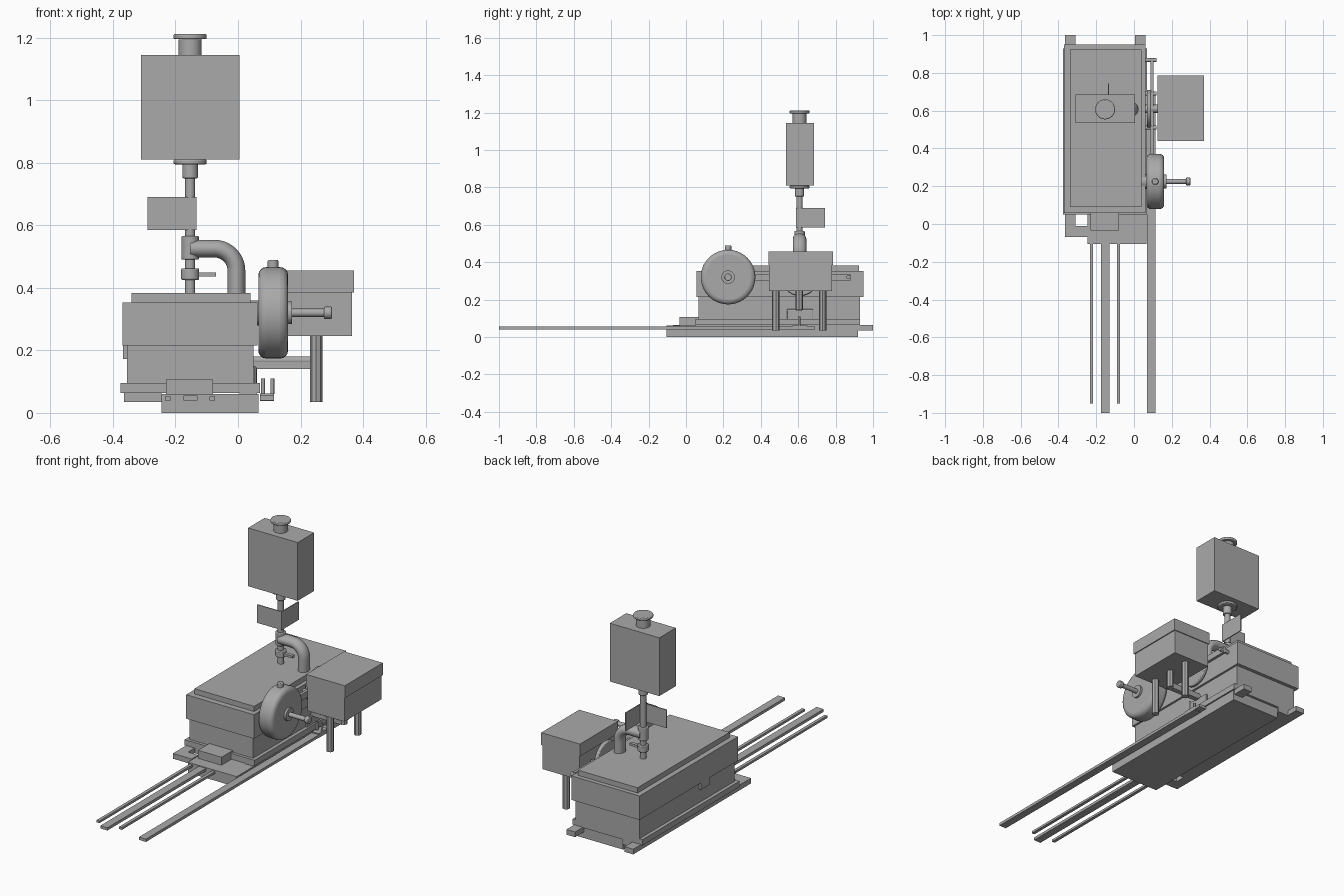
import bpy, math
from mathutils import Vector

if "Cube" in bpy.data.objects:
    bpy.data.objects.remove(bpy.data.objects["Cube"])

grey = bpy.data.materials.new("plain_grey")
grey.use_nodes = True
COL = (0.4, 0.4, 0.4, 1)
grey.diffuse_color = COL
grey.node_tree.nodes["Principled BSDF"].inputs["Base Color"].default_value = COL


def finish(ob, name, smooth=False):
    ob.name = name
    ob.data.materials.append(grey)
    if smooth:
        bpy.ops.object.shade_smooth_by_angle(angle=math.radians(40))
    return ob


def box(name, x, y, z):
    """Box from its (min, max) range on each axis."""
    mid = [(r[0] + r[1]) / 2 for r in (x, y, z)]
    bpy.ops.mesh.primitive_cube_add(size=1, location=mid)
    ob = bpy.context.object
    ob.scale = [r[1] - r[0] for r in (x, y, z)]
    bpy.ops.object.transform_apply(location=False, rotation=False)
    return finish(ob, name)


def rod(name, a, b, r, sides=24):
    """Cylinder between two points."""
    a, b = Vector(a), Vector(b)
    bpy.ops.mesh.primitive_cylinder_add(vertices=sides, radius=r, depth=(b - a).length,
                                        location=(a + b) / 2)
    ob = bpy.context.object
    ob.rotation_euler = (b - a).to_track_quat("Z", "Y").to_euler()
    return finish(ob, name, sides > 8)


def bevel(ob, width, segments):
    m = ob.modifiers.new("rounding", "BEVEL")
    m.width, m.segments = width, segments
    m.limit_method = "ANGLE"
    m.angle_limit = math.radians(50)


# Base with its skids
box("base_block", (-.245, .065), (-.105, .92), (0, .06))
box("left_skid", (-.365, -.31), (-.07, 1), (.035, .065))
box("right_skid", (.005, .06), (.05, 1), (.035, .065))
box("skid_crossbar", (-.365, -.245), (-.07, -.01), (.035, .065))
box("skid_filler", (-.31, -.245), (.05, .93), (.035, .065))
box("front_slide", (-.23, -.08), (-.035, .07), (.06, .106))

# Cabinet
box("cabinet_plinth", (-.375, .07), (.05, .93), (.063, .096))
box("cabinet_lower", (-.355, .05), (.067, .93), (.096, .215))
box("cabinet_upper", (-.37, .062), (.057, .95), (.215, .353))
box("cabinet_lid", (-.34, .04), (.09, .925), (.353, .383))
box("side_catch", (-.367, -.355), (.31, .39), (.173, .215))

# Long rails towards the front
box("centre_rail", (-.175, -.13), (-1, .1), (.04, .056))
box("right_rail", (.07, .115), (-1, .69), (.04, .056))
for side, x in (("left", -.225), ("right", -.082)):
    box(side + "_thin_rail", (x - .009, x + .009), (-.95, .1), (.04, .053))

# Handwheel
wheel = rod("wheel", (.065, .225, .32), (.16, .225, .32), .146, 40)
bevel(wheel, .025, 4)
rod("wheel_bearing", (.03, .225, .32), (.07, .225, .32), .04)
rod("wheel_hub", (.16, .225, .32), (.172, .225, .32), .036)
rod("wheel_axle", (.15, .225, .32), (.285, .225, .32), .013)
bevel(rod("wheel_knob", (.275, .225, .32), (.3, .225, .32), .02), .004, 2)
bevel(rod("wheel_top_cap", (.112, .225, .455), (.112, .225, .489), .017), .004, 2)

# Connecting bar, pins and pulley on the cabinet side
box("connecting_bar", (.087, .104), (.34, .88), (.302, .338))
for i, y in enumerate((.51, .69, .868)):
    rod("bar_pin_%d" % i, (.055, y, .32), (.12, y, .32), .011, 16)
bevel(rod("pulley", (.068, .61, .32), (.09, .61, .32), .1, 32), .005, 2)
rod("pulley_shaft", (.05, .61, .32), (.14, .61, .32), .022)

# Motor box on its legs
box("motor_box", (.13, .365), (.445, .78), (.246, .385))
box("motor_cover", (.125, .371), (.44, .785), (.385, .456))
for name, y, z in (("front", .48, .035), ("middle", .605, .145), ("back", .73, .035)):
    rod(name + "_leg", (.25, y, z), (.25, y, .25), .02, 8)

# Bars and bracket joining the legs to the rail
rod("upper_tie_bar", (.05, .605, .168), (.25, .605, .168), .013, 12)
box("lower_tie_bar", (.05, .245), (.59, .62), (.14, .163))
bracket = box("rail_bracket", (.045, .06), (.54, .68), (.06, .15))
bevel(bracket, .012, 2)
box("rail_clamp", (.07, .115), (.57, .65), (.038, .062))
for i, x in enumerate((.08, .11)):
    rod("clamp_pin_%d" % i, (x, .605, .06), (x, .605, .11), .006, 12)

# Elbow pipe: flattened round section along an arc
curve = bpy.data.curves.new("elbow_path", "CURVE")
curve.dimensions = "3D"
curve.bevel_depth = .029
curve.bevel_resolution = 5
curve.use_fill_caps = True
arc = [(-.075 + .07 * math.sin(t), .455 + .07 * math.cos(t))
       for t in (math.pi / 2 * i / 10 for i in range(11))]
path = [(-.153, .525)] + arc + [(-.005, .37)]
spline = curve.splines.new("POLY")
spline.points.add(len(path) - 1)
for p, (x, z) in zip(spline.points, path):
    p.co = (x, 0, z, 1)
elbow = bpy.data.objects.new("elbow_pipe", curve)
bpy.context.collection.objects.link(elbow)
bpy.ops.object.select_all(action="DESELECT")
elbow.select_set(True)
bpy.context.view_layer.objects.active = elbow
bpy.ops.object.convert(target="MESH")
elbow = bpy.context.object
elbow.location.y = .607
elbow.scale.y = 1.25
finish(elbow, "elbow_pipe", True)

# Vertical feed pipe with fittings, stacked as (name, bottom, top, radius)
PX, PY = -.153, .607
STACK = [
    ("feed_pipe", .38, .8, .016),
    ("valve_nut", .425, .462, .029),
    ("pipe_collar", .49, .566, .028),
    ("tank_neck", .75, .797, .025),
    ("tank_flange", .795, .81, .053),
    ("filler_neck", 1.14, 1.197, .037),
    ("filler_cap", 1.195, 1.211, .053),
]
for name, low, high, r in STACK:
    ob = rod(name, (PX, PY, low), (PX, PY, high), r, 32)
    if r > .02:
        bevel(ob, .004, 2)
box("valve_lever", (-.15, -.07), (.595, .615), (.436, .449))

# Tank and the bent sign plate around the pipe
box("tank", (-.31, .005), (.535, .685), (.81, 1.145))
box("sign_plate_side", (-.29, -.133), (.587, .592), (.585, .69))
box("sign_plate_back", (-.138, -.133), (.587, .743), (.585, .69))
